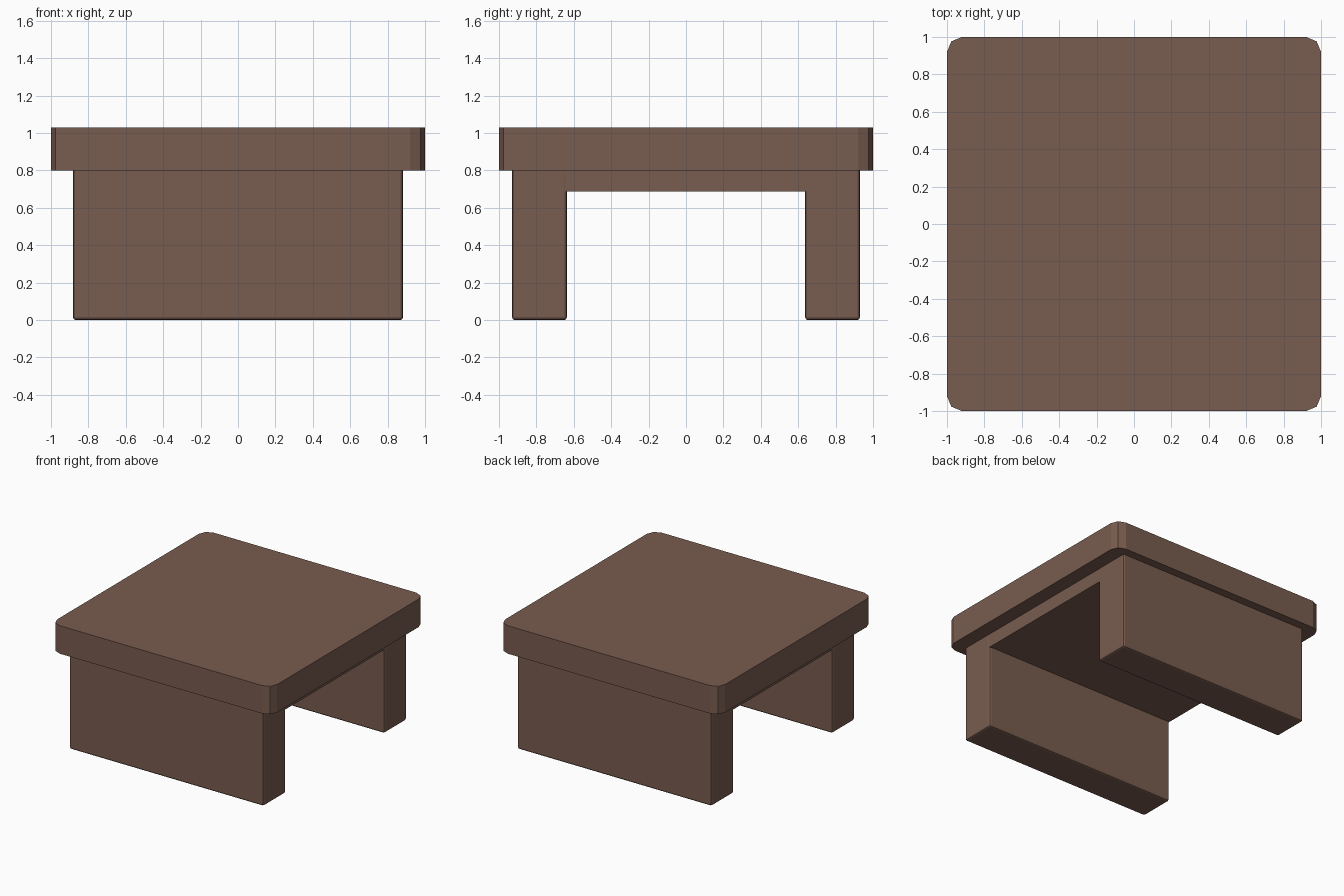
import bpy, bmesh

if "Cube" in bpy.data.objects:
    bpy.data.objects.remove(bpy.data.objects["Cube"])

brown = bpy.data.materials.new("brown_wood")
brown.diffuse_color = (0.19, 0.107, 0.079, 1)
brown.use_nodes = True
brown.node_tree.nodes["Principled BSDF"].inputs["Base Color"].default_value = brown.diffuse_color


def box(name, lo, hi, radius=0.0, segments=2, picks=None):
    """Box between two corners; picks selects the edges to round."""
    bm = bmesh.new()
    bmesh.ops.create_cube(bm, size=1)
    for v in bm.verts:
        v.co = [(a + b) / 2 + c * (b - a) for a, b, c in zip(lo, hi, v.co)]
    if radius:
        edges = [e for e in bm.edges if picks(e)]
        bmesh.ops.bevel(bm, geom=edges, offset=radius, segments=segments,
                        profile=0.5, affect='EDGES', clamp_overlap=True)
    mesh = bpy.data.meshes.new(name)
    bm.to_mesh(mesh)
    bm.free()
    mesh.materials.append(brown)
    obj = bpy.data.objects.new(name, mesh)
    bpy.context.collection.objects.link(obj)
    return obj


def is_vertical(e):
    return abs(e.verts[0].co.z - e.verts[1].co.z) > 1e-4


def below_top(e):
    return min(v.co.z for v in e.verts) < 0.4


# Table top with rounded corners
box("table_top", (-1, -1, 0.8), (1, 1, 1.03), 0.08, 2, is_vertical)

# Slab legs with softened edges, front and back
for name, y0, y1 in (("front_leg", -0.93, -0.637), ("back_leg", 0.637, 0.93)):
    leg = box(name, (-0.882, y0, 0), (0.882, y1, 0.8), 0.015, 2, below_top)

# Slab under the top joining the legs
box("apron", (-0.881, -0.676, 0.687), (0.881, 0.676, 0.8))
